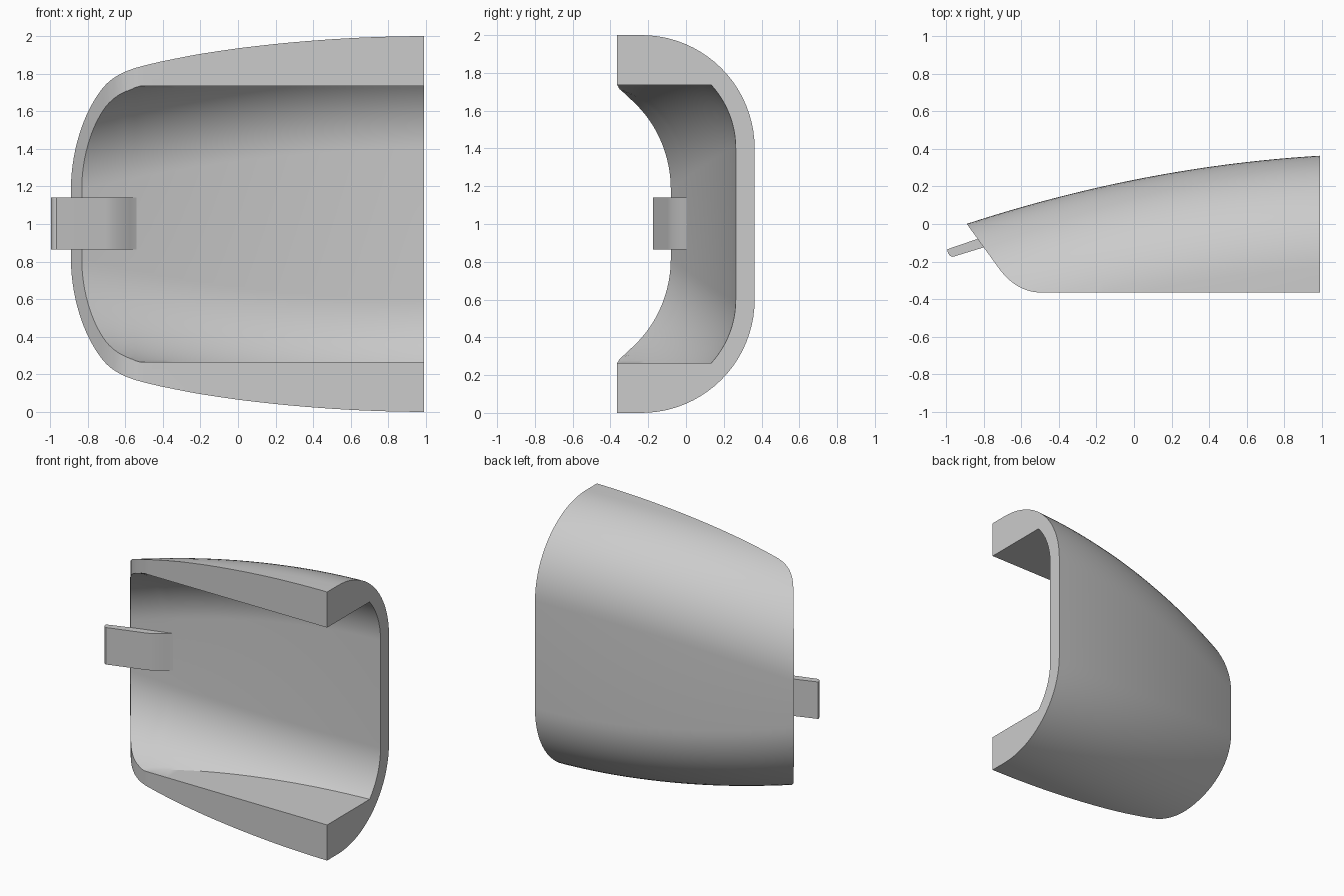
import bpy, bmesh
from math import sin, cos, asin, pi

cube = bpy.data.objects.get("Cube")
if cube:
    bpy.data.objects.remove(cube, do_unlink=True)

grey = bpy.data.materials.new("plain grey")
grey.use_nodes = True
grey.diffuse_color = (0.6, 0.6, 0.6, 1)
grey.node_tree.nodes["Principled BSDF"].inputs["Base Color"].default_value = (0.6, 0.6, 0.6, 1)

RADIUS, WALL, LIP, STEPS = 0.6, 0.1, 0.735, 20


def add_object(name, bm):
    bmesh.ops.recalc_face_normals(bm, faces=bm.faces)
    mesh = bpy.data.meshes.new(name)
    bm.to_mesh(mesh)
    bm.free()
    ob = bpy.data.objects.new(name, mesh)
    bpy.context.collection.objects.link(ob)
    mesh.materials.append(grey)
    return ob


def prism(name, outline, low, high):
    """Plan outline extruded upwards."""
    bm = bmesh.new()
    face = bm.faces.new([bm.verts.new((x, y, low)) for x, y in outline])
    top = bmesh.ops.extrude_face_region(bm, geom=[face])["geom"]
    verts = [v for v in top if isinstance(v, bmesh.types.BMVert)]
    bmesh.ops.translate(bm, vec=(0, 0, high - low), verts=verts)
    return add_object(name, bm)


def bezier(a, b, c, n):
    return [tuple((1 - t) ** 2 * p + 2 * t * (1 - t) * q + t * t * r
                  for p, q, r in zip(a, b, c)) for t in (i / n for i in range(n + 1))]


def half_wall(centre, flat, radius, sweep):
    """Upper half of a U section, from the back to the open front."""
    arc = [(centre + radius * cos(sweep * i / STEPS), flat + radius * sin(sweep * i / STEPS))
           for i in range(STEPS + 1)]
    return arc + [(-1.2, arc[-1][1])]


def section(x):
    back = 0.235 + 0.2 * x - 0.071 * x * x
    height = 0.935 + 0.128 * x - 0.063 * x * x
    centre, flat = back - RADIUS, height - RADIUS
    inner_r = RADIUS - WALL
    outer = half_wall(centre, flat, RADIUS, pi / 2)
    inner = half_wall(centre, flat, inner_r, asin(min(1, (LIP - flat) / inner_r)))

    def mirrored(half):
        return [(y, -z) for y, z in reversed(half)] + half
    ring = mirrored(outer) + mirrored(inner)[::-1]
    return [(x, y, z + 1) for y, z in ring]


# Curved shell lofted along its length
bm = bmesh.new()
rings = [[bm.verts.new(p) for p in section(-1.1 + 2.2 * i / 40)] for i in range(41)]
for a, b in zip(rings, rings[1:]):
    for i in range(len(a)):
        j = (i + 1) % len(a)
        bm.faces.new((a[i], a[j], b[j], b[i]))
bm.faces.new(rings[0])
bm.faces.new(rings[-1])
shell = add_object("curved_shell", bm)

# Trim the shell to its slanted plan outline
nose = bezier((-0.72, -0.235), (-0.626, -0.365), (-0.49, -0.365), 12)
trim = prism("trim_helper", [(-1.2, 0.43)] + nose + [(0.99, -0.365), (0.99, 0.8), (-1.2, 0.8)], -0.5, 2.5)
cut = shell.modifiers.new("trim", "BOOLEAN")
cut.operation, cut.solver, cut.object = "INTERSECT", "EXACT", trim
bpy.context.view_layer.update()
bpy.context.view_layer.objects.active = shell
shell.select_set(True)
bpy.ops.object.modifier_apply(modifier="trim")
bpy.data.objects.remove(trim, do_unlink=True)

# Bent tab rooted in the shell wall
bend = bezier((-0.71, -0.097), (-0.64, -0.078), (-0.55, 0.0), 8)
tip = bezier((-0.995, -0.135), (-0.99, -0.17), (-0.965, -0.175), 5)
tab = prism("bent_tab", tip + bend + [(-0.5, 0.03), (-0.52, 0.06), (-0.69, -0.03)], 0.865, 1.14)

for ob in (shell, tab):
    bpy.ops.object.select_all(action="DESELECT")
    ob.select_set(True)
    bpy.context.view_layer.objects.active = ob
    bpy.ops.object.shade_smooth_by_angle(angle=pi / 6)
